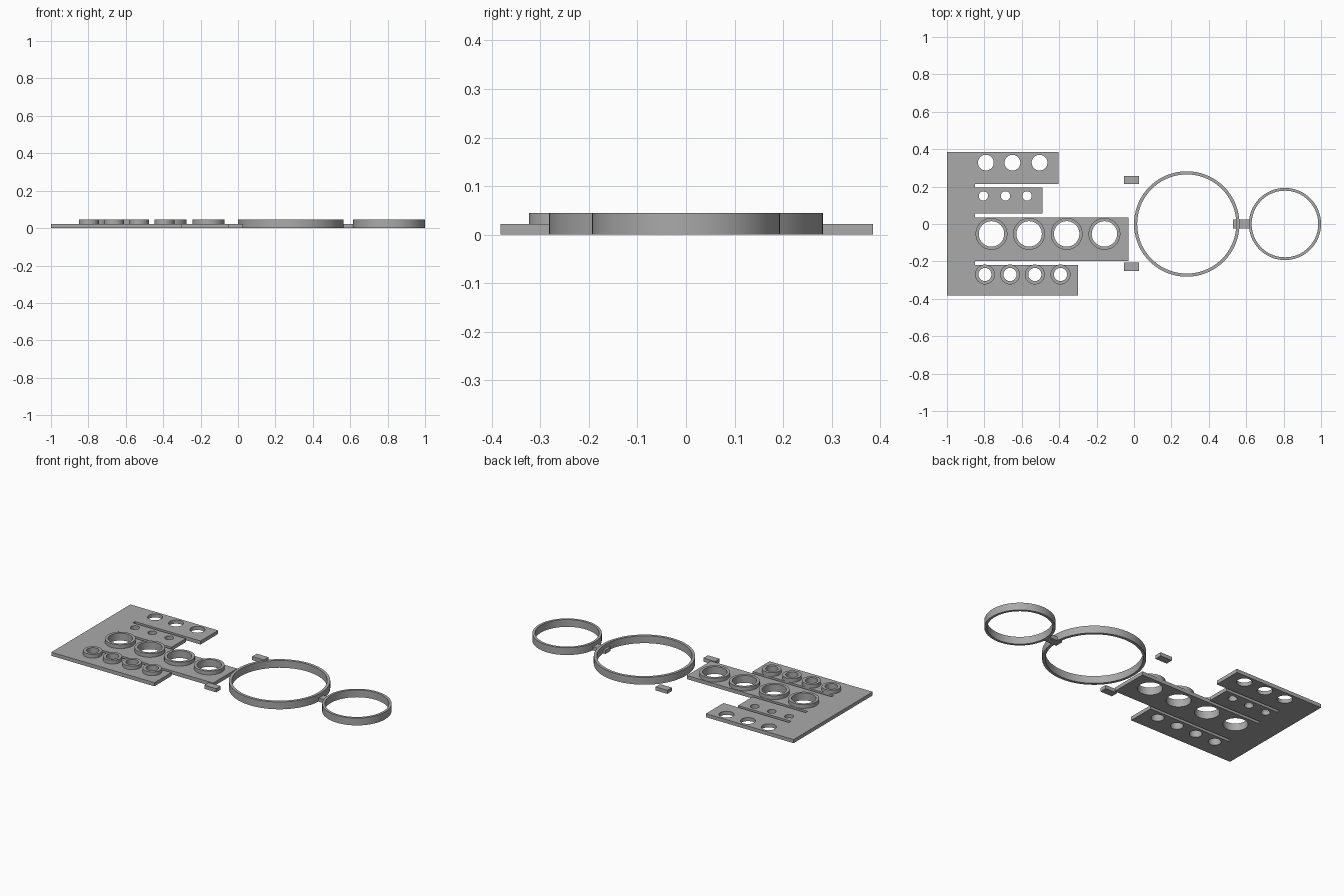
import bpy
import bmesh
from math import cos, sin, tau, radians

if "Cube" in bpy.data.objects:
    bpy.data.objects.remove(bpy.data.objects["Cube"])

PLATE_H = 0.022   # sheet thickness
RING_H = 0.045    # top of every raised ring

grey = bpy.data.materials.new("plain grey")
grey.use_nodes = True
colour = (0.4, 0.4, 0.4, 1)
grey.diffuse_color = colour
grey.node_tree.nodes["Principled BSDF"].inputs["Base Color"].default_value = colour


def circle(x, y, r, n=72):
    return [(x + r * cos(tau * i / n), y + r * sin(tau * i / n)) for i in range(n)]


def rectangle(x0, x1, y0, y1):
    return [(x0, y0), (x1, y0), (x1, y1), (x0, y1)]


def slab(name, outlines, z0, z1):
    """Extrude a flat outline; every further outline is a hole in it."""
    curve = bpy.data.curves.new(name, "CURVE")
    curve.dimensions = "2D"
    curve.fill_mode = "BOTH"
    curve.extrude = (z1 - z0) / 2
    for pts in outlines:
        spline = curve.splines.new("POLY")
        spline.points.add(len(pts) - 1)
        for p, (x, y) in zip(spline.points, pts):
            p.co = (x, y, 0, 1)
        spline.use_cyclic_u = True
    temp = bpy.data.objects.new(name + "_outline", curve)
    bpy.context.collection.objects.link(temp)
    graph = bpy.context.evaluated_depsgraph_get()
    mesh = bpy.data.meshes.new_from_object(temp.evaluated_get(graph))
    bpy.data.objects.remove(temp)

    # weld the caps to the walls and lift to height
    bm = bmesh.new()
    bm.from_mesh(mesh)
    bmesh.ops.remove_doubles(bm, verts=bm.verts, dist=1e-5)
    bmesh.ops.recalc_face_normals(bm, faces=bm.faces)
    bmesh.ops.translate(bm, verts=bm.verts, vec=(0, 0, (z0 + z1) / 2))
    bm.to_mesh(mesh)
    bm.free()
    mesh.name = name
    mesh.materials.clear()
    mesh.materials.append(grey)
    obj = bpy.data.objects.new(name, mesh)
    bpy.context.collection.objects.link(obj)
    bpy.ops.object.select_all(action="DESELECT")
    obj.select_set(True)
    bpy.context.view_layer.objects.active = obj
    bpy.ops.object.shade_smooth_by_angle(angle=radians(30))
    return obj


def ring(name, x, y, outer, inner, z0=0):
    slab(name, [circle(x, y, outer), circle(x, y, inner)], z0, RING_H)


# Tabs from back to front: y range, right end, hole row y, hole x, bore, rim
SLOT_X = -0.85
tabs = [
    (0.215, 0.385, -0.405, 0.328, (-0.792, -0.65, -0.505), 0.042, None),
    (0.055, 0.195, -0.49, 0.15, (-0.805, -0.687, -0.572), 0.025, None),
    (-0.198, 0.035, -0.03, -0.053, (-0.762, -0.561, -0.36, -0.158), 0.068, 0.085),
    (-0.382, -0.218, -0.30, -0.27, (-0.797, -0.663, -0.53, -0.393), 0.035, 0.053),
]

# Comb-shaped plate with its holes
profile = [(-1, tabs[-1][0]), (-1, tabs[0][1])]
holes = []
for i, (y0, y1, end, row, xs, bore, rim) in enumerate(tabs):
    if i > 0:
        profile.append((SLOT_X, y1))
    profile += [(end, y1), (end, y0)]
    if i < len(tabs) - 1:
        profile.append((SLOT_X, y0))
    holes += [circle(x, row, bore) for x in xs]
slab("comb_plate", [profile] + holes, 0, PLATE_H)

# Raised rims round the holes of the two front tabs
for y0, y1, end, row, xs, bore, rim in tabs:
    if rim:
        for n, x in enumerate(xs):
            ring(f"rim_{'large' if rim > 0.07 else 'small'}_{n + 1}", x, row, rim, bore, PLATE_H)

# Two loose hoops and the bar that joins them
ring("large_hoop", 0.282, 0, 0.282, 0.265)
ring("small_hoop", 0.807, 0, 0.193, 0.178)
slab("hoop_link", [rectangle(0.53, 0.62, -0.024, 0.024)], 0, PLATE_H)

# Small loose blocks
for name, y in (("back_block", 0.235), ("front_block", -0.228)):
    slab(name, [rectangle(-0.053, 0.027, y - 0.022, y + 0.022)], 0, PLATE_H)
